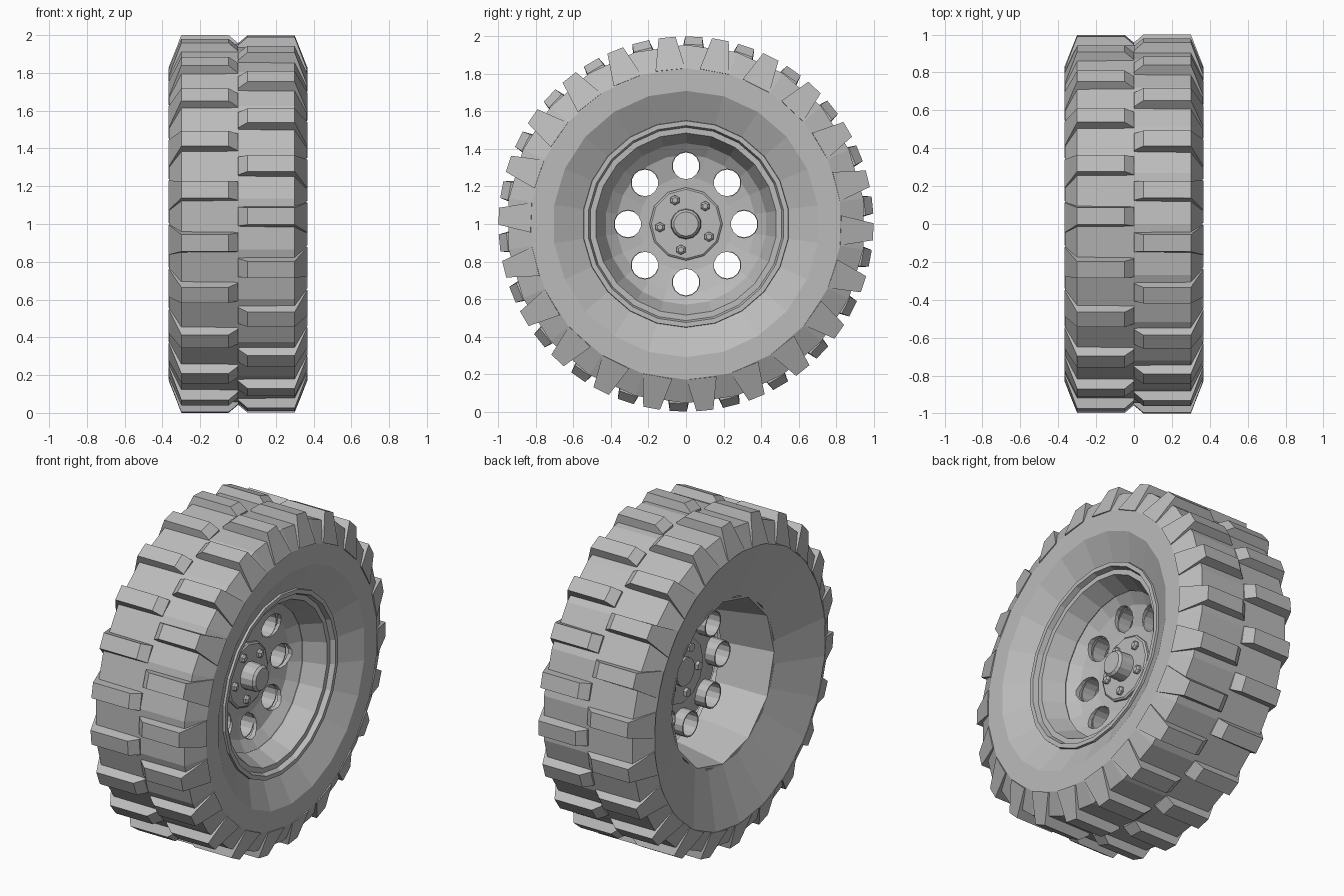
import bpy, bmesh, math
from math import cos, sin, pi, radians

if "Cube" in bpy.data.objects:
    bpy.data.objects.remove(bpy.data.objects["Cube"], do_unlink=True)

grey = bpy.data.materials.new("plain grey")
grey.use_nodes = True
grey.diffuse_color = (0.5, 0.5, 0.5, 1)
grey.node_tree.nodes["Principled BSDF"].inputs["Base Color"].default_value = (0.5, 0.5, 0.5, 1)

LUGS = 22
STEP = 2 * pi / LUGS


def polar(x, r, a, y=0, z=1):
    """Point on a circle round an axle parallel to x."""
    return (x, y + r * cos(a), z + r * sin(a))


def finish(name, bm):
    bmesh.ops.recalc_face_normals(bm, faces=bm.faces)
    mesh = bpy.data.meshes.new(name)
    bm.to_mesh(mesh)
    bm.free()
    mesh.materials.append(grey)
    ob = bpy.data.objects.new(name, mesh)
    bpy.context.collection.objects.link(ob)
    return ob


def lathe(name, profile, n, loop=True, phase=pi / 2, centre=(0, 1)):
    """Revolve (x, r) points; loop closes the section, otherwise ends are capped."""
    bm = bmesh.new()
    rings = [[bm.verts.new(polar(x, r, phase + 2 * pi * i / n, *centre)) for i in range(n)]
             for x, r in profile]
    pairs = list(zip(rings, rings[1:]))
    if loop:
        pairs.append((rings[-1], rings[0]))
    else:
        bm.faces.new(rings[0])
        bm.faces.new(rings[-1])
    for a, b in pairs:
        for i in range(n):
            j = (i + 1) % n
            bm.faces.new((a[i], a[j], b[j], b[i]))
    return finish(name, bm)


# Tyre carcass: dished outer wall, plain conical inner wall
lathe("tyre", [(-0.25, 0.50), (-0.365, 0.83), (-0.30, 0.955), (0.30, 0.955),
               (0.362, 0.83), (0.362, 0.71), (0.28, 0.55), (0.22, 0.50)], LUGS)

# Tread lugs: (x, radius, half angle in degrees), flared over the shoulder
LUG = [(0.0, 0.90, 3.2), (0.0, 0.958, 3.0), (0.05, 1.0, 2.6), (0.30, 1.0, 2.6),
       (0.367, 0.83, 5.5), (0.30, 0.82, 5.5)]


def tread_row(name, side, phase):
    bm = bmesh.new()
    for k in range(LUGS):
        a = phase + k * STEP
        ends = [[bm.verts.new(polar(side * x, r, a + s * radians(h))) for x, r, h in LUG]
                for s in (-1, 1)]
        for e in ends:
            bm.faces.new(e)
        for i in range(len(LUG)):
            j = (i + 1) % len(LUG)
            bm.faces.new((ends[0][i], ends[0][j], ends[1][j], ends[1][i]))
    return finish(name, bm)


tread_row("left_tread_lugs", 1, radians(95.8))
tread_row("right_tread_lugs", -1, radians(95.8) - STEP / 2)

# Rim with stepped lip
lathe("rim_lip", [(0.26, 0.555), (0.295, 0.55), (0.295, 0.525), (0.265, 0.515),
                  (0.265, 0.485), (0.14, 0.43), (0.10, 0.45)], LUGS)

# Barrel seen from the inner side
lathe("rim_barrel", [(-0.25, 0.51), (-0.25, 0.495), (0.07, 0.44), (0.07, 0.47)], 12)

# Dished disc with eight round holes lined by short tubes
disc = lathe("wheel_disc", [(0.05, 0.15), (0.055, 0.25), (0.085, 0.37), (0.14, 0.44),
                            (0.12, 0.45), (0.065, 0.38), (0.035, 0.25), (0.03, 0.15)], LUGS)
for k in range(8):
    a = k * pi / 4
    spot = (0.31 * cos(a), 1 + 0.31 * sin(a))
    cutter = lathe("hole_cutter", [(-0.2, 0.074), (0.3, 0.074)], 14, False, centre=spot)
    cutter.hide_render = True
    cut = disc.modifiers.new("hole", 'BOOLEAN')
    cut.operation = 'DIFFERENCE'
    cut.solver = 'EXACT'
    cut.object = cutter
    bpy.ops.object.select_all(action='DESELECT')
    bpy.context.view_layer.objects.active = disc
    disc.select_set(True)
    bpy.ops.object.modifier_apply(modifier=cut.name)
    bpy.data.objects.remove(cutter, do_unlink=True)
    lathe("hole_tube", [(-0.03, 0.078), (0.055, 0.078), (0.055, 0.071), (-0.03, 0.071)],
          14, centre=spot)

# Hub plate, axle cap and five wheel nuts
lathe("hub_plate", [(0.02, 0.195), (0.065, 0.195), (0.072, 0.185)], 12, False)
lathe("axle_cap", [(0.0, 0.085), (0.15, 0.078), (0.165, 0.065)], 14, False)
for k in range(5):
    a = radians(43) + k * 2 * pi / 5
    lathe("wheel_nut", [(0.0, 0.027), (0.085, 0.027), (0.095, 0.015)], 6, False,
          centre=(0.14 * cos(a), 1 + 0.14 * sin(a)))
